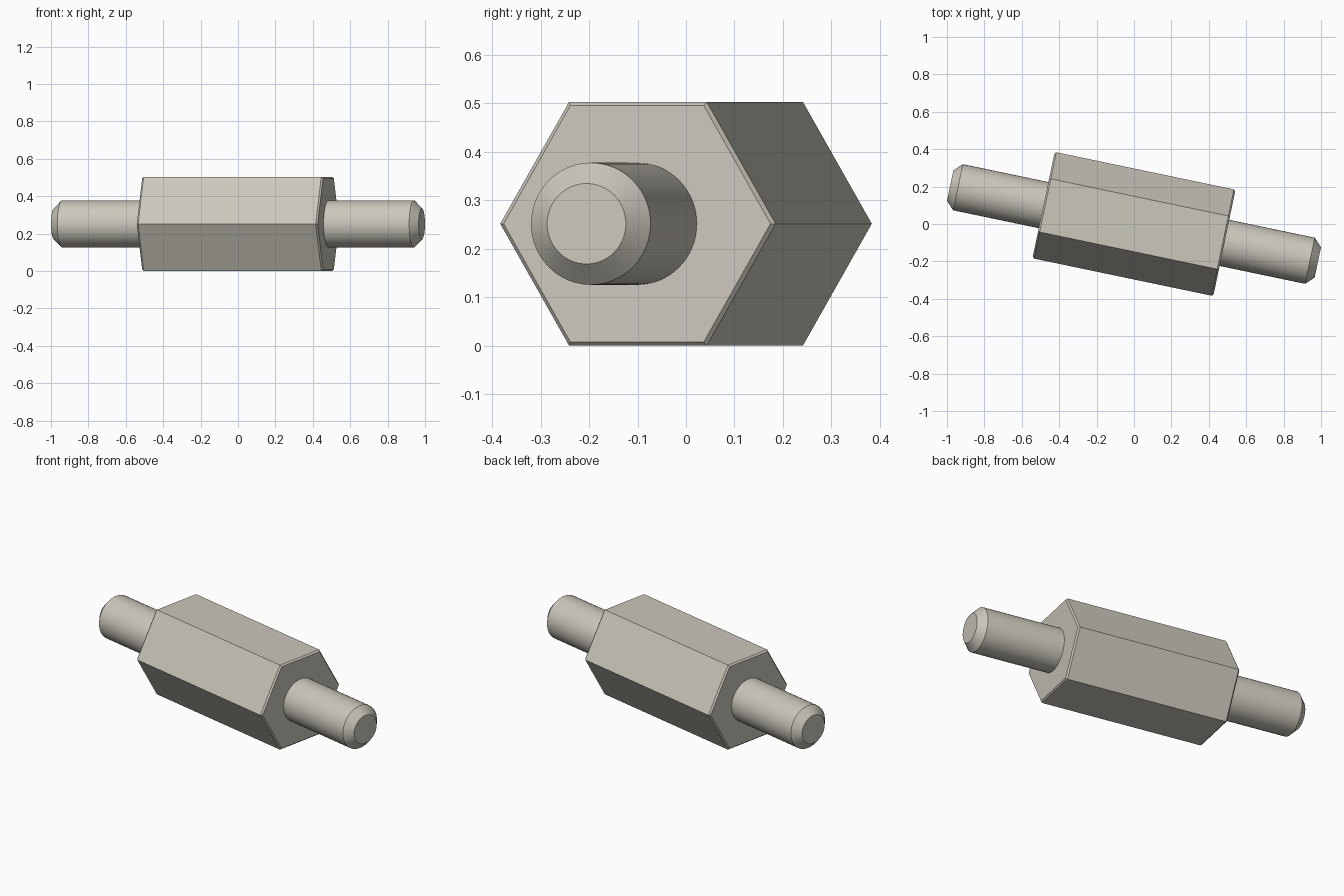
import bpy
import bmesh
from math import pi, radians, sin, cos
from mathutils import Matrix

cube = bpy.data.objects.get("Cube")
if cube:
    bpy.data.objects.remove(cube, do_unlink=True)

metal = bpy.data.materials.new("warm_grey_metal")
metal.use_nodes = True
colour = (0.60, 0.57, 0.50, 1)
metal.diffuse_color = colour
metal.node_tree.nodes["Principled BSDF"].inputs["Base Color"].default_value = colour

APOTHEM = 0.2515
HEX_R = APOTHEM / cos(pi / 6)
# Long axis lies along local x, yawed about z and lifted onto the ground
PLACE = Matrix.Translation((0, 0, APOTHEM)) @ Matrix.Rotation(radians(-11.8), 4, "Z")


def lathe(name, profile, sides):
    """Skin rings given as (x, radius) along the x axis and cap both ends."""
    bm = bmesh.new()
    rings = [[bm.verts.new((x, r * cos(2 * pi * i / sides), r * sin(2 * pi * i / sides)))
              for i in range(sides)] for x, r in profile]
    for a, b in zip(rings, rings[1:]):
        for i in range(sides):
            j = (i + 1) % sides
            bm.faces.new((a[i], a[j], b[j], b[i]))
    bm.faces.new(rings[0])
    bm.faces.new(rings[-1])
    bmesh.ops.recalc_face_normals(bm, faces=bm.faces)
    mesh = bpy.data.meshes.new(name)
    bm.to_mesh(mesh)
    bm.free()
    mesh.materials.append(metal)
    obj = bpy.data.objects.new(name, mesh)
    obj.matrix_world = PLACE
    bpy.context.collection.objects.link(obj)
    return obj


# Hexagonal body with a fine chamfer at each end
END, CHAMFER = 0.494, 0.009
lathe("hex_body", [(-END, HEX_R - CHAMFER), (CHAMFER - END, HEX_R),
                   (END - CHAMFER, HEX_R), (END, HEX_R - CHAMFER)], 6)

# Round studs with chamfered tips
for side, name in ((1, "left_stud"), (-1, "right_stud")):
    stud = lathe(name, [(side * 0.48, 0.126), (side * 0.961, 0.126), (side * 1.004, 0.083)], 64)
    bpy.ops.object.select_all(action="DESELECT")
    stud.select_set(True)
    bpy.context.view_layer.objects.active = stud
    bpy.ops.object.shade_smooth_by_angle(angle=radians(30))
